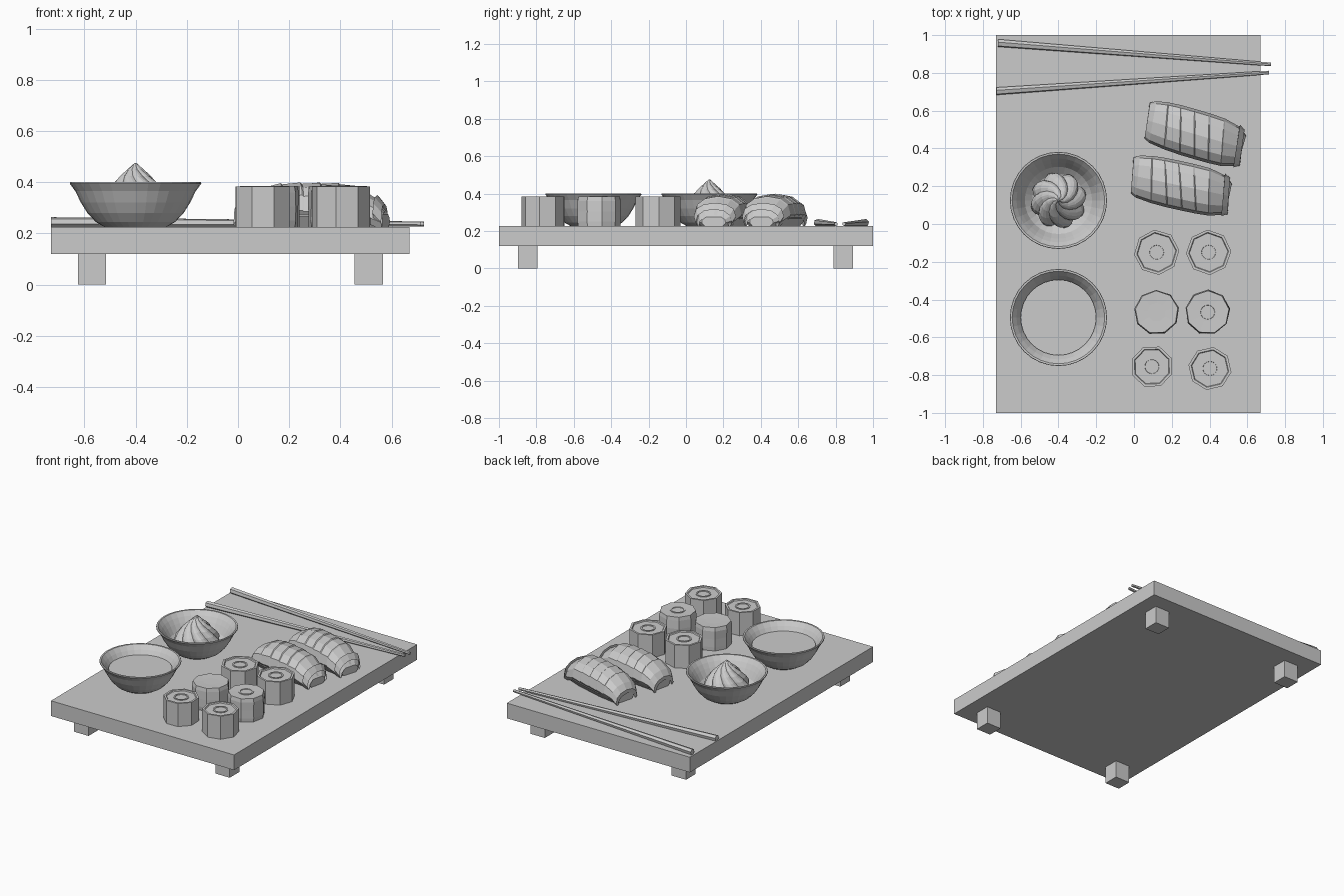
import bpy, bmesh, math, random
from mathutils import Matrix, Vector

if "Cube" in bpy.data.objects:
    bpy.data.objects.remove(bpy.data.objects["Cube"])

random.seed(4)
TOP = 0.225  # upper face of the board


def loft(name, rings, loc=(0, 0, 0), rot=0.0):
    """Skin a list of equal-length closed rings, capping both ends."""
    bm = bmesh.new()
    rows = [[bm.verts.new(p) for p in ring] for ring in rings]
    n = len(rows[0])
    for a, b in zip(rows, rows[1:]):
        for i in range(n):
            bm.faces.new((a[i], a[(i + 1) % n], b[(i + 1) % n], b[i]))
    bm.faces.new(rows[0][::-1])
    bm.faces.new(rows[-1])
    bmesh.ops.recalc_face_normals(bm, faces=bm.faces)
    mesh = bpy.data.meshes.new(name)
    bm.to_mesh(mesh)
    bm.free()
    ob = bpy.data.objects.new(name, mesh)
    ob.matrix_world = Matrix.Translation(Vector(loc)) @ Matrix.Rotation(rot, 4, 'Z')
    bpy.context.collection.objects.link(ob)
    return ob


def circle(r, z, n, phase=0.0):
    return [(r * math.cos(phase + 2 * math.pi * i / n),
             r * math.sin(phase + 2 * math.pi * i / n), z) for i in range(n)]


def lathe(name, profile, n, loc=(0, 0, 0), rot=0.0):
    return loft(name, [circle(r, z, n) for r, z in profile], loc, rot)


def box(name, x0, x1, y0, y1, z0, z1):
    base = [(x0, y0), (x1, y0), (x1, y1), (x0, y1)]
    return loft(name, [[(x, y, z) for x, y in base] for z in (z0, z1)])


# Serving board and feet
box("board", -0.73, 0.67, -1, 1, 0.12, TOP)
for x in (-0.57, 0.51):
    for y in (-0.845, 0.84):
        box("board_foot", x - 0.055, x + 0.055, y - 0.052, y + 0.052, 0, 0.12)

# Bowls: outer wall, rim, inner wall
outer = [(0.12, 0.225), (0.155, 0.245), (0.188, 0.28), (0.213, 0.32),
         (0.235, 0.365), (0.257, 0.395)]
rim = [(0.255, 0.4), (0.245, 0.399)]
inner = [(0.222, 0.37), (0.203, 0.34), (0.178, 0.295), (0.14, 0.26), (0.1, 0.245)]
for y in (-0.495, 0.125):
    lathe("bowl", outer + rim + inner, 32, (-0.4, y, 0))
lathe("sauce", [(0.18, 0.31), (0.2, 0.345)], 32, (-0.4, -0.495, 0))

# Twisted swirl of paste in the rear bowl
swirl = []
lobes, seg = 8, 5
for r, z, twist in [(0.13, 0.25, 0), (0.15, 0.29, 0.1), (0.145, 0.325, 0.25),
                    (0.122, 0.36, 0.45), (0.092, 0.395, 0.7), (0.06, 0.425, 1.0),
                    (0.03, 0.452, 1.35), (0.004, 0.475, 1.7)]:
    ring = []
    for i in range(lobes * seg):
        a = 2 * math.pi * i / (lobes * seg)
        k = r * (0.84 + 0.16 * abs(math.sin(a * lobes / 2)))
        ring.append((k * math.cos(a - twist), k * math.sin(a - twist), z))
    swirl.append(ring)
loft("paste_swirl", swirl, (-0.4, 0.125, 0))

# Six rolls: wrapped ones with a raised edge, rice-coated ones in the middle row
rolls = [(0.12, -0.15, 0.12, 0.1), (0.395, -0.15, 0.12, 0.05),
         (0.12, -0.467, 0.121, 0.2), (0.39, -0.467, 0.121, 0.15),
         (0.095, -0.755, 0.113, 0.42), (0.402, -0.765, 0.115, 0.62)]
for k, (x, y, r, rot) in enumerate(rolls):
    if k in (2, 3):
        prof = [(r * 0.96, TOP), (r, 0.25), (r, 0.305), (r, 0.36),
                (r * 0.94, 0.385), (0.05, 0.383)]
        ob = lathe("rice_roll", prof, 9, (x, y, 0), rot)
        for v in ob.data.vertices:
            if 0.24 < v.co.z < 0.37:
                s = random.uniform(0.96, 1.0)
                v.co.x *= s
                v.co.y *= s
    else:
        prof = [(r, TOP), (r, 0.384), (r - 0.014, 0.384), (r - 0.018, 0.377),
                (0.05, 0.377)]
        lathe("wrapped_roll", prof, 8, (x, y, 0), rot)
    if k != 2:
        z = prof[-1][1]
        lathe("roll_filling", [(0.048, z - 0.02), (0.048, z + 0.004),
                               (0.038, z + 0.004), (0.036, z - 0.003)], 16, (x, y, 0))

# Rice blocks with a striped slice of fish draped on top
for x, y, rot in ((0.325, 0.475, -0.28), (0.25, 0.202, -0.21)):
    rice = []
    for u, w, h in ((-0.255, 0.065, 0.05), (-0.225, 0.1, 0.09), (-0.1, 0.118, 0.12),
                    (0.1, 0.118, 0.12), (0.225, 0.1, 0.09), (0.26, 0.065, 0.05)):
        sec = [(-0.75, 0), (0.75, 0), (1, 0.35), (0.95, 0.7),
               (0.6, 1), (-0.6, 1), (-0.95, 0.7), (-1, 0.35)]
        rice.append([(u, w * a, TOP + h * b) for a, b in sec])
    loft("rice_block", rice, (x, y, 0), rot)
    fish = []
    arch = [(-0.128, 0.285), (-0.113, 0.345), (-0.07, 0.38), (0, 0.394),
            (0.07, 0.38), (0.113, 0.345), (0.128, 0.285)]
    stops = 6
    for i in range(stops):
        # each band ends with a small raised lip
        for u, lift in ((-0.235 + i * 0.078, 0), (-0.235 + i * 0.078 + 0.072, 0.005)):
            t = abs(u) / 0.25
            drop = 0.065 * t ** 3
            ws = 1 - 0.16 * t ** 3
            shear = 0.28 * (1 - 0.75 * t * t)
            upper = [(u - v * shear, v * ws, z - drop * (z - 0.25) / 0.144 + lift)
                     for v, z in arch]
            lower = [(u - v * shear, v * ws * 0.85,
                      z - 0.025 - drop * (z - 0.25) / 0.144) for v, z in arch[::-1]]
            fish.append(upper + lower)
    # pull the two ends down over the rice
    for src, du, pos in ((fish[0], -0.03, 0), (fish[-1], 0.03, len(fish))):
        end = [(p[0] + du, p[1] * 0.85, p[2] - 0.035) for p in src]
        fish.insert(pos, end)
    loft("fish_slice", fish, (x, y, 0), rot)

# Tapered chopsticks
for (x0, y0), (x1, y1) in (((-0.72, 0.958), (0.725, 0.845)),
                           ((-0.729, 0.703), (0.715, 0.802))):
    rings = []
    for x, y, r, z in ((x0, y0, 0.021, 0.243), (x1, y1, 0.010, 0.237)):
        rings.append([(x, y + a, z + b) for a, b, _ in circle(r, 0, 6, 0.3)])
    loft("chopstick", rings)
